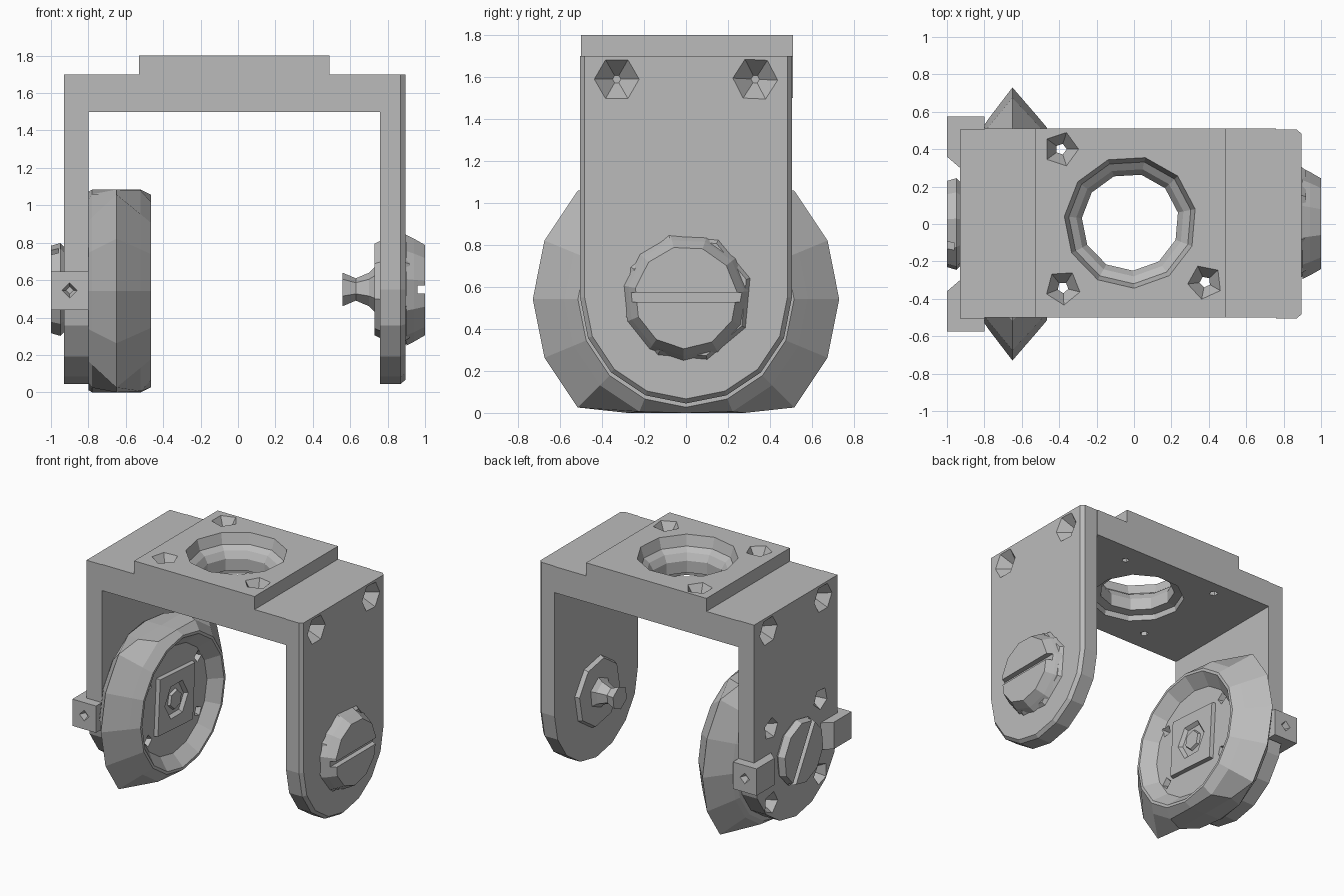
import bpy, bmesh, math
from mathutils import Vector, Matrix

cube = bpy.data.objects.get("Cube")
if cube:
    bpy.data.objects.remove(cube, do_unlink=True)

grey = bpy.data.materials.new("plain grey")
grey.use_nodes = True
COLOUR = (0.5, 0.5, 0.5, 1)
grey.diffuse_color = COLOUR
grey.node_tree.nodes["Principled BSDF"].inputs["Base Color"].default_value = COLOUR


def make(name, bm):
    bmesh.ops.recalc_face_normals(bm, faces=bm.faces)
    mesh = bpy.data.meshes.new(name)
    bm.to_mesh(mesh)
    bm.free()
    mesh.materials.append(grey)
    ob = bpy.data.objects.new(name, mesh)
    bpy.context.collection.objects.link(ob)
    return ob


def add_loft(bm, rings):
    """Skin equal-length rings of points and cap both ends."""
    loops = [[bm.verts.new(p) for p in ring] for ring in rings]
    n = len(loops[0])
    for a, b in zip(loops, loops[1:]):
        for i in range(n):
            j = (i + 1) % n
            bm.faces.new((a[i], a[j], b[j], b[i]))
    bm.faces.new(loops[0])
    bm.faces.new(loops[-1])


def loft(name, rings):
    bm = bmesh.new()
    add_loft(bm, rings)
    return make(name, bm)


def ring(axis, level, centre, r, n, phase=0, clip=9):
    """Polygon across an axis, placed at a level along it."""
    pts = []
    for k in range(n):
        t = 2 * math.pi * k / n + phase
        u = centre[0] + r * math.cos(t)
        v = centre[1] + max(-clip, min(clip, r * math.sin(t)))
        pts.append({"x": (level, u, v), "y": (u, level, v), "z": (u, v, level)}[axis])
    return pts


def turned(name, axis, centre, profile, n, phase=0, clip=9):
    return loft(name, [ring(axis, l, centre, r, n, phase, clip) for l, r in profile])


def cut(target, cutter):
    mod = target.modifiers.new("cut", "BOOLEAN")
    mod.operation, mod.solver, mod.object = "DIFFERENCE", "EXACT", cutter
    bpy.context.view_layer.update()
    graph = bpy.context.evaluated_depsgraph_get()
    mesh = bpy.data.meshes.new_from_object(target.evaluated_get(graph))
    target.modifiers.clear()
    target.data = mesh
    bpy.data.objects.remove(cutter, do_unlink=True)


def countersinks(target, axis, centres, levels, radii, n):
    bm = bmesh.new()
    for i, c in enumerate(centres):
        add_loft(bm, [ring(axis, l, c, r, n, i) for l, r in zip(levels, radii)])
    cut(target, make("cutter", bm))


def slot(target, x, z, angle, length):
    bm = bmesh.new()
    bmesh.ops.create_cube(bm, size=1, matrix=Matrix.Translation((x, 0, z))
                          @ Matrix.Rotation(angle, 4, "X")
                          @ Matrix.Diagonal((0.08, length, 0.045, 1)))
    cut(target, make("cutter", bm))


AXLE = (0, 0.55)

# Top bridge with its raised plate
steps = [(-.8, 1.5), (.76, 1.5), (.76, 1.7), (.49, 1.7),
         (.49, 1.8), (-.53, 1.8), (-.53, 1.7), (-.8, 1.7)]
bridge = loft("bridge", [[(x, y, z) for x, z in steps] for y in (-.5, .51)])
bore = [(1.82, .36), (1.72, .33), (1.69, .29), (1.64, .26),
        (1.55, .26), (1.54, .32), (1.48, .33)]
cut(bridge, turned("cutter", "z", (-.02, .01), bore, 11, .2))
countersinks(bridge, "z", [(-.39, .4), (-.38, -.34), (.38, -.31)],
             (1.81, 1.7, 1.48), (.1, .03, .03), 5)
countersinks(bridge, "z", [(.38, .36)], (1.54, 1.48), (.02, .03), 5)


# Arms with rounded lower ends
def arm_outline(x, inset):
    w = .505 - inset
    lower = [(w * math.cos(a), .55 + w * math.sin(a))
             for a in [math.pi * (1 + k / 8) for k in range(9)]]
    return [(x, y, z) for y, z in lower + [(w, 1.7), (-w, 1.7)]]


arm_left = loft("left_arm", [arm_outline(.76, 0), arm_outline(.87, 0), arm_outline(.895, .022)])
arm_right = loft("right_arm", [arm_outline(-.8, 0), arm_outline(-.93, 0)])
TOP_HOLES = [(-.33, 1.59), (.33, 1.59)]
countersinks(arm_left, "x", TOP_HOLES, (.905, .79), (.115, .02), 6)
countersinks(arm_right, "x", TOP_HOLES, (-.94, -.83), (.115, .02), 6)
countersinks(arm_right, "x", [(y, z) for y in (-.3, .3) for z in (.26, .83)],
             (-.94, -.84), (.09, .02), 5)

# Left axle screw: washer, slotted head, inner collar and pin
turned("left_washer", "x", (.01, .55), [(.88, .32), (.92, .29)], 8, .3)
head = turned("left_screw_head", "x", (0, .55), [(.9, .3), (.94, .28), (1, .245)], 11, .1)
slot(head, 1.0, .55, 0, .6)
turned("left_collar", "x", AXLE, [(.77, .27), (.73, .25)], 8, .2)
turned("left_pin", "x", AXLE, [(.74, .13), (.7, .09), (.63, .06), (.56, .09)], 6, .4)

# Right axle screw with slanted slot
head = turned("right_screw_head", "x", AXLE, [(-.92, .22), (-.95, .25), (-1, .235)], 10, .2)
slot(head, -1.0, .55, math.radians(-60), .6)

# Clamp tabs hooked over both edges of the right arm
for side, label in ((-1, "front"), (1, "back")):
    hook = [(-.8, .5), (-.8, .575), (-1, .575), (-1, .36), (-.93, .3), (-.93, .5)]
    tab = loft(label + "_clamp_tab", [[(x, side * y, z) for x, y in hook] for z in (.44, .645)])
    countersinks(tab, "y", [(-.9, .545)], (side * .585, side * .53), (.045, .02), 4)

# Dished wheel with a wide ridge and trimmed top and bottom
wheel = turned("wheel", "x", (0, .542),
               [(-.8, .53), (-.78, .56), (-.65, .73), (-.52, .58),
                (-.465, .515), (-.465, .495), (-.55, .41)], 16, 0, .542)
countersinks(wheel, "x", [(.3 * sy, .55 + .21 * sz) for sy in (-1, 1) for sz in (-1, 1)],
             (-.54, -.6), (.05, .02), 4)
plate = turned("hub_plate", "x", AXLE, [(-.56, .31), (-.52, .3)], 4, .72)
cut(plate, turned("cutter", "x", AXLE, [(-.51, .15), (-.545, .12)], 6))
turned("hub_core", "x", AXLE, [(-.55, .08), (-.525, .07)], 6, .3)
